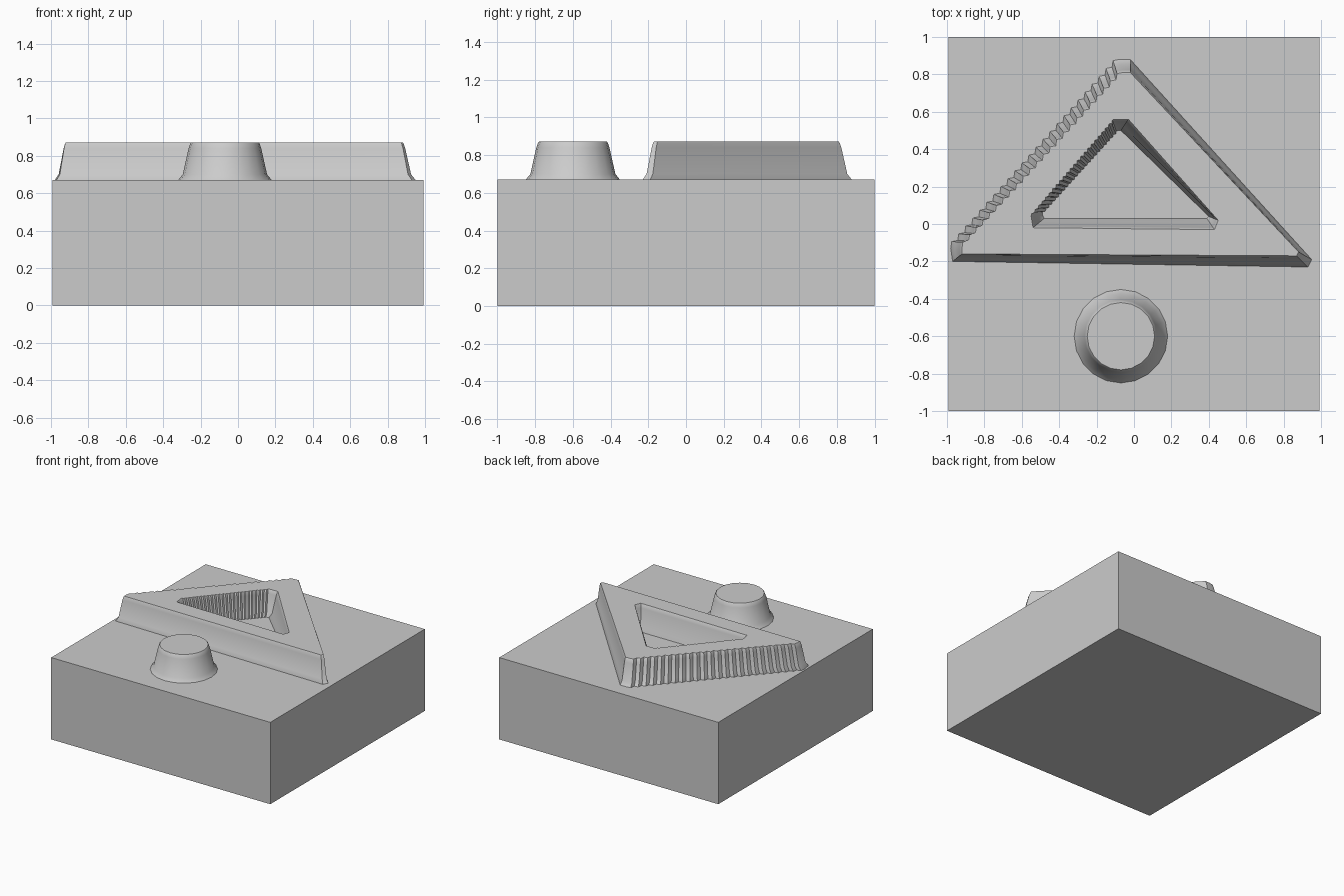
import bpy, bmesh, math

cube = bpy.data.objects.get("Cube")
if cube:
    bpy.data.objects.remove(cube, do_unlink=True)

grey = bpy.data.materials.new("plain_grey")
grey.use_nodes = True
COLOUR = (0.6, 0.6, 0.6, 1)
grey.diffuse_color = COLOUR
grey.node_tree.nodes["Principled BSDF"].inputs["Base Color"].default_value = COLOUR

BASE_TOP = 0.67
# Wall profile: height and how far it has moved from foot outline to rim outline
WALL = [(0.66, 0), (0.67, 0), (0.70, 0.35), (0.84, 0.8), (0.865, 0.92), (0.872, 1)]


def finish(name, bm, angle=35):
    bmesh.ops.recalc_face_normals(bm, faces=bm.faces)
    mesh = bpy.data.meshes.new(name)
    bm.to_mesh(mesh)
    bm.free()
    obj = bpy.data.objects.new(name, mesh)
    bpy.context.collection.objects.link(obj)
    mesh.materials.append(grey)
    bpy.ops.object.select_all(action="DESELECT")
    obj.select_set(True)
    bpy.context.view_layer.objects.active = obj
    bpy.ops.object.shade_smooth_by_angle(angle=math.radians(angle))
    return obj


def wall_rings(foot, rim):
    """Outlines stacked from foot to rim along the flared wall profile."""
    return [[(a[0] + (b[0] - a[0]) * t, a[1] + (b[1] - a[1]) * t, z)
             for a, b in zip(foot, rim)] for z, t in WALL]


def bridge(bm, rings, cyclic=False):
    loops = [[bm.verts.new(p) for p in ring] for ring in rings]
    pairs = list(zip(loops, loops[1:]))
    if cyclic:
        pairs.append((loops[-1], loops[0]))
    for low, high in pairs:
        for i in range(len(low)):
            j = (i + 1) % len(low)
            bm.faces.new((low[i], low[j], high[j], high[i]))
    return loops


def stepped_triangle(corners, steps=24):
    """Six-point triangle whose last-to-first diagonal is a fine staircase."""
    points = list(corners)
    (x0, y0), (x1, y1) = corners[4], corners[5]
    dx, dy = (x1 - x0) / steps, (y1 - y0) / steps
    for i in range(steps):
        x, y = x0 + i * dx, y0 + i * dy
        points.insert(5 + 2 * i, (x + dx * 0.85, y + dy * 0.15))
        points.insert(6 + 2 * i, (x + dx, y + dy))
    points.pop()
    return points


# Square base block
bm = bmesh.new()
bmesh.ops.create_cube(bm, size=1)
for v in bm.verts:
    v.co = (v.co.x * 1.985, v.co.y * 2, (v.co.z + 0.5) * BASE_TOP)
finish("base_block", bm)

# Raised triangular frame with sloping walls outside and inside
outer_foot = stepped_triangle([(-0.97, -0.2), (0.93, -0.23), (0.95, -0.19),
                               (-0.02, 0.88), (-0.08, 0.88), (-0.98, -0.13)])
outer_rim = stepped_triangle([(-0.92, -0.16), (0.87, -0.17), (0.88, -0.15),
                              (-0.02, 0.81), (-0.06, 0.81), (-0.92, -0.13)])
inner_rim = stepped_triangle([(-0.54, -0.02), (0.43, -0.03), (0.45, 0.02),
                              (-0.03, 0.56), (-0.1, 0.56), (-0.55, 0.04)])
inner_foot = stepped_triangle([(-0.48, 0.03), (0.39, 0.03), (0.4, 0.04),
                               (-0.07, 0.5), (-0.08, 0.5), (-0.49, 0.05)])
bm = bmesh.new()
bridge(bm, wall_rings(outer_foot, outer_rim)
       + wall_rings(inner_foot, inner_rim)[::-1], cyclic=True)
finish("triangle_frame", bm)


# Round boss in front of the frame
def circle(radius, sides=20):
    return [(-0.07 + radius * math.cos(math.tau * i / sides),
             -0.6 + radius * math.sin(math.tau * i / sides)) for i in range(sides)]


bm = bmesh.new()
loops = bridge(bm, wall_rings(circle(0.25), circle(0.18)))
bm.faces.new(loops[0])
bm.faces.new(loops[-1])
finish("round_boss", bm)
